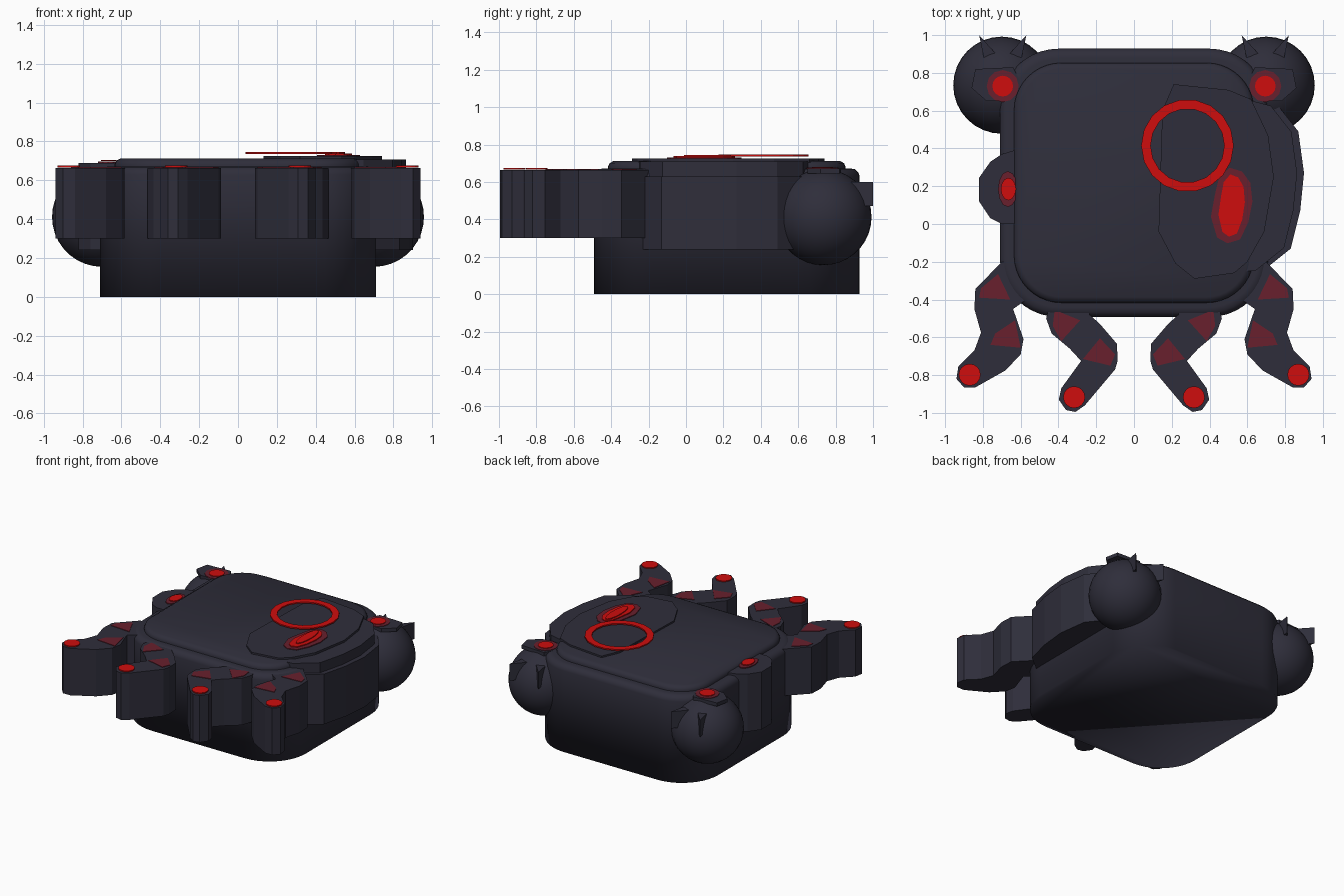
import bpy, bmesh, math

if "Cube" in bpy.data.objects:
    bpy.data.objects.remove(bpy.data.objects["Cube"])

def material(name, rgb):
    m = bpy.data.materials.new(name)
    m.diffuse_color = (*rgb, 1)
    m.use_nodes = True
    m.node_tree.nodes["Principled BSDF"].inputs["Base Color"].default_value = m.diffuse_color
    return m

DARK = material("charcoal", (0.028, 0.027, 0.043))
RED = material("bright red", (0.62, 0.004, 0.004))
GLOW = material("dim red", (0.14, 0.014, 0.026))

def finish(bm, name, mat):
    bmesh.ops.recalc_face_normals(bm, faces=bm.faces)
    me = bpy.data.meshes.new(name)
    bm.to_mesh(me)
    bm.free()
    me.materials.append(mat)
    ob = bpy.data.objects.new(name, me)
    bpy.context.collection.objects.link(ob)
    return ob

def loft(name, rings, mat):
    """Closed solid through (points, z) rings with equal point counts."""
    bm = bmesh.new()
    loops = [[bm.verts.new((x, y, z)) for x, y in pts] for pts, z in rings]
    n = len(loops[0])
    for a, b in zip(loops, loops[1:]):
        for i in range(n):
            j = (i + 1) % n
            bm.faces.new((a[i], a[j], b[j], b[i]))
    bm.faces.new(loops[0][::-1])
    bm.faces.new(loops[-1])
    return finish(bm, name, mat)

def prism(name, pts, z0, z1, mat):
    return loft(name, [(pts, z0), (pts, z1)], mat)

def ellipse(cx, cy, rx, ry, n=16):
    return [(cx + rx * math.cos(2 * math.pi * i / n),
             cy + ry * math.sin(2 * math.pi * i / n)) for i in range(n)]

def rounded(inset, r, seg=10):
    """Rounded square outline of the body."""
    hx, hy, cy = 0.71 - inset, 0.71 - inset, 0.218
    pts = []
    for k, (sx, sy) in enumerate([(1, 1), (-1, 1), (-1, -1), (1, -1)]):
        for i in range(seg + 1):
            a = math.pi / 2 * (k + i / seg)
            pts.append((sx * (hx - r) + r * math.cos(a),
                        cy + sy * (hy - r) + r * math.sin(a)))
    return pts

def scaled(pts, f):
    cx = sum(p[0] for p in pts) / len(pts)
    cy = sum(p[1] for p in pts) / len(pts)
    return [(cx + (x - cx) * f, cy + (y - cy) * f) for x, y in pts]

def mirror(pts, s):
    return [(x * s, y) for x, y in pts]

def smooth(ob, angle=None):
    bpy.ops.object.select_all(action='DESELECT')
    ob.select_set(True)
    bpy.context.view_layer.objects.active = ob
    if angle is None:
        bpy.ops.object.shade_smooth()
    else:
        bpy.ops.object.shade_smooth_by_angle(angle=math.radians(angle))

# Body block with softened rim, and the raised lid on top
smooth(loft("body", [(rounded(0, 0.31), 0), (rounded(0, 0.31), 0.63),
                     (rounded(0.006, 0.305), 0.65), (rounded(0.025, 0.29), 0.668),
                     (rounded(0.05, 0.27), 0.672)], DARK))
smooth(loft("lid", [(rounded(0.075, 0.25), 0.66), (rounded(0.075, 0.25), 0.682),
                    (rounded(0.083, 0.243), 0.7), (rounded(0.105, 0.225), 0.712)], DARK), 40)

# Stepped shoulder plate on the right
shoulder = [(0.5, -0.27), (0.68, -0.25), (0.83, -0.13), (0.88, 0.07), (0.9, 0.27),
            (0.87, 0.49), (0.76, 0.63), (0.5, 0.70)]
prism("shoulder", shoulder, 0.24, 0.63, DARK)
prism("shoulder_step", [(x - 0.035, y) for x, y in scaled(shoulder, 0.99)], 0.6, 0.708, DARK)
badge = [(0.21, 0.74), (0.5, 0.71), (0.62, 0.66), (0.71, 0.47), (0.74, 0.25), (0.69, -0.04),
         (0.6, -0.2), (0.53, -0.26), (0.32, -0.29), (0.22, -0.21), (0.13, -0.04), (0.15, 0.6)]
prism("face_plate", badge, 0.705, 0.725, DARK)

# Red ring
bm = bmesh.new()
n, loops = 18, []
for r, z in [(0.245, 0.736), (0.245, 0.746), (0.195, 0.746), (0.195, 0.736)]:
    loops.append([bm.verts.new((x, y, z)) for x, y in ellipse(0.283, 0.415, r, r, n)])
for k in range(4):
    a, b = loops[k], loops[(k + 1) % 4]
    for i in range(n):
        j = (i + 1) % n
        bm.faces.new((a[i], a[j], b[j], b[i]))
finish(bm, "ring", RED)

# Long eye beside the ring: glow, red, raised core
def slit(hw, hh):
    return [(0.517 + hw * a, 0.098 + hh * b) for a, b in
            [(-0.1, 1), (-0.6, 0.75), (-0.8, 0.3), (-1, -0.3), (-0.7, -0.85), (-0.2, -1),
             (0.4, -0.9), (0.8, -0.45), (1, 0.1), (0.9, 0.6), (0.5, 0.9)]]
prism("eye_glow", slit(0.11, 0.2), 0.722, 0.731, GLOW)
prism("eye", slit(0.07, 0.165), 0.729, 0.738, RED)
prism("eye_core", ellipse(0.515, 0.115, 0.036, 0.13, 14), 0.737, 0.745, RED)

# Left side lug with small eye
lug = [(-0.6, 0.40), (-0.7, 0.37), (-0.76, 0.33), (-0.82, 0.245), (-0.82, 0.12),
       (-0.76, 0.03), (-0.7, 0.0), (-0.6, 0.0)]
prism("side_lug", lug, 0.24, 0.688, DARK)
prism("lug_glow", ellipse(-0.668, 0.185, 0.052, 0.095, 12), 0.69, 0.697, GLOW)
prism("lug_eye", ellipse(-0.665, 0.185, 0.04, 0.06, 12), 0.698, 0.705, RED)

# Arm outlines and markings, drawn for the left side
outer_arm = [(-0.58, -0.2), (-0.7, -0.2), (-0.84, -0.345), (-0.845, -0.45), (-0.81, -0.575),
             (-0.845, -0.67), (-0.93, -0.755), (-0.94, -0.82), (-0.9, -0.865), (-0.84, -0.865),
             (-0.68, -0.775), (-0.6, -0.69), (-0.585, -0.61), (-0.64, -0.45), (-0.57, -0.4)]
inner_arm = [(-0.24, -0.4), (-0.44, -0.4), (-0.465, -0.5), (-0.436, -0.58), (-0.34, -0.66),
             (-0.28, -0.725), (-0.385, -0.87), (-0.398, -0.93), (-0.36, -0.985), (-0.31, -0.995),
             (-0.26, -0.96), (-0.1, -0.77), (-0.087, -0.725), (-0.09, -0.635), (-0.18, -0.53),
             (-0.235, -0.48)]
marks = [[(-0.72, -0.265), (-0.655, -0.40), (-0.82, -0.39), (-0.81, -0.34)],
         [(-0.63, -0.51), (-0.6, -0.655), (-0.76, -0.64), (-0.735, -0.58)],
         [(-0.42, -0.455), (-0.285, -0.51), (-0.385, -0.62), (-0.43, -0.54)],
         [(-0.18, -0.605), (-0.1, -0.69), (-0.125, -0.75), (-0.27, -0.715)]]
paw_top = [(-0.84, 0.82), (-0.64, 0.83), (-0.6, 0.75), (-0.63, 0.65), (-0.78, 0.65), (-0.86, 0.72)]

for side, s in (("left", 1), ("right", -1)):
    prism(side + "_outer_arm", mirror(outer_arm, s), 0.3, 0.664, DARK)
    prism(side + "_inner_arm", mirror(inner_arm, s), 0.3, 0.664, DARK)
    for i, m in enumerate(marks):
        prism(f"{side}_arm_mark_{i + 1}", mirror(m, s), 0.66, 0.668, GLOW)
    for x, y, part in ((-0.87, -0.798, "outer"), (-0.317, -0.917, "inner")):
        prism(f"{side}_{part}_tip_light", ellipse(x * s, y, 0.058, 0.058), 0.667, 0.675, RED)

    # Round foot with cap, light and claws
    bm = bmesh.new()
    bmesh.ops.create_uvsphere(bm, u_segments=32, v_segments=18, radius=0.257)
    bmesh.ops.translate(bm, verts=bm.verts, vec=(-0.7 * s, 0.735, 0.412))
    smooth(finish(bm, side + "_foot", DARK))
    prism(side + "_foot_cap", mirror(paw_top, s), 0.645, 0.672, DARK)
    prism(side + "_foot_glow", ellipse(-0.695 * s, 0.73, 0.085, 0.085, 12), 0.669, 0.676, GLOW)
    prism(side + "_foot_light", ellipse(-0.695 * s, 0.73, 0.055, 0.055), 0.673, 0.681, RED)
    for i, d in enumerate((-1, 1)):
        claw = [(-0.695 + 0.125 * d, 1.0), (-0.695 + 0.1 * d, 0.88), (-0.695 + 0.035 * d, 0.9)]
        prism(f"{side}_claw_{i + 1}", mirror(claw, s), 0.47, 0.6, DARK)
